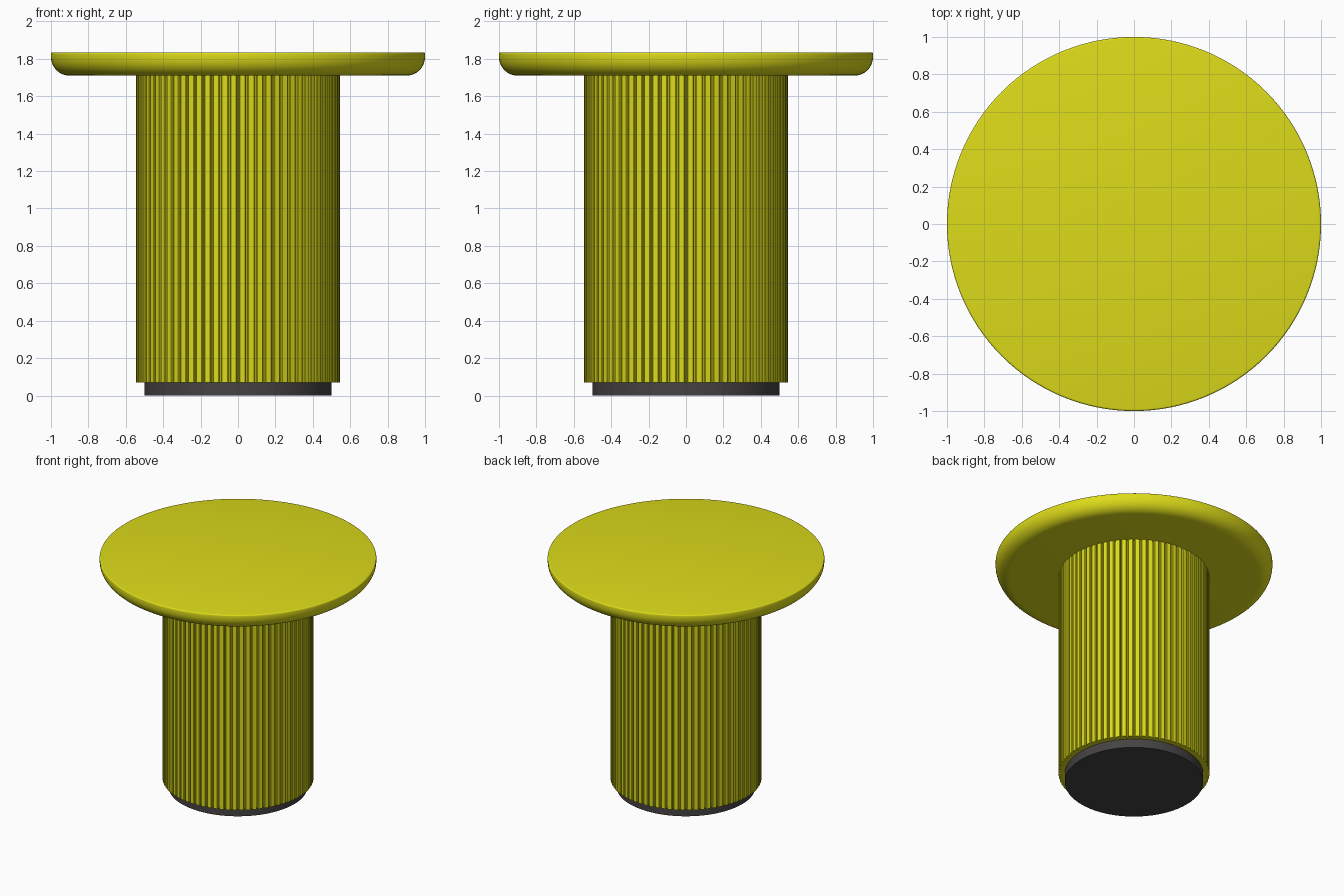
import bpy, bmesh
from math import sin, cos, pi, radians

if "Cube" in bpy.data.objects:
    bpy.data.objects.remove(bpy.data.objects["Cube"])


def material(name, rgb):
    m = bpy.data.materials.new(name)
    m.diffuse_color = (*rgb, 1)
    m.use_nodes = True
    m.node_tree.nodes["Principled BSDF"].inputs["Base Color"].default_value = m.diffuse_color
    return m


def finish(name, bm, mat, angle=30):
    bmesh.ops.recalc_face_normals(bm, faces=bm.faces)
    me = bpy.data.meshes.new(name)
    bm.to_mesh(me)
    bm.free()
    ob = bpy.data.objects.new(name, me)
    bpy.context.collection.objects.link(ob)
    me.materials.append(mat)
    bpy.ops.object.select_all(action='DESELECT')
    ob.select_set(True)
    bpy.context.view_layer.objects.active = ob
    bpy.ops.object.shade_smooth_by_angle(angle=radians(angle))
    return ob


def loft(name, rings, mat, angle=30):
    """Skin closed rings of points and cap both ends."""
    bm = bmesh.new()
    vs = [[bm.verts.new(p) for p in ring] for ring in rings]
    n = len(vs[0])
    for a, b in zip(vs, vs[1:]):
        for i in range(n):
            j = (i + 1) % n
            bm.faces.new((a[i], a[j], b[j], b[i]))
    bm.faces.new(vs[0])
    bm.faces.new(vs[-1])
    return finish(name, bm, mat, angle)


def lathe(name, profile, mat, sides=128):
    rings = [[(r * cos(2 * pi * i / sides), r * sin(2 * pi * i / sides), z)
              for i in range(sides)] for r, z in profile]
    return loft(name, rings, mat)


yellow = material("yellow_lacquer", (0.72, 0.71, 0.01))
dark = material("dark_plinth", (0.06, 0.055, 0.055))

# Recessed plinth
lathe("plinth", [(0.50, 0), (0.50, 0.075)], dark)

# Fluted column: 72 slats separated by narrow grooves
SLATS, R, GROOVE = 72, 0.545, 0.018
outline = []
for k in range(SLATS):
    for f, r in ((-0.08, R - GROOVE), (0.08, R - GROOVE), (0.12, R - 0.003),
                 (0.20, R), (0.80, R), (0.88, R - 0.003)):
        a = 2 * pi * (k + f) / SLATS
        outline.append((r * cos(a), r * sin(a)))
loft("fluted_column", [[(x, y, z) for x, y in outline] for z in (0.07, 1.715)],
     yellow, 25)

# Round top: large rounding underneath, small one on the upper rim
profile = [(0.9 + 0.1 * sin(t * pi / 20), 1.81 - 0.1 * cos(t * pi / 20))
           for t in range(11)]
profile += [(0.99 + 0.01 * cos(t * pi / 8), 1.825 + 0.01 * sin(t * pi / 8))
            for t in range(5)]
lathe("table_top", profile, yellow)
